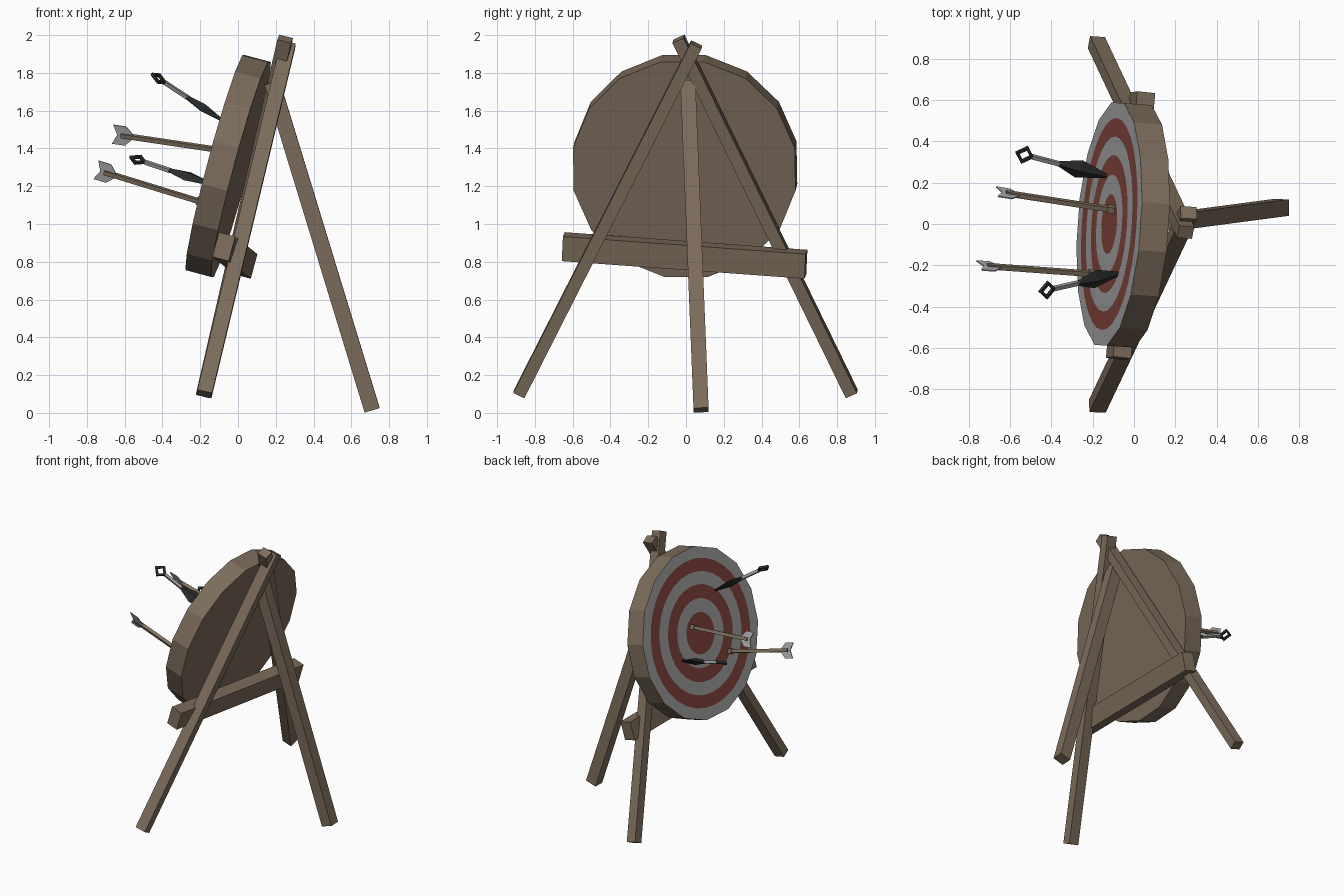
import bpy, bmesh, math
from mathutils import Vector, Matrix

if "Cube" in bpy.data.objects:
    bpy.data.objects.remove(bpy.data.objects["Cube"])

def mat(name, r, g, b):
    m = bpy.data.materials.new(name)
    m.diffuse_color = (r, g, b, 1)
    m.use_nodes = True
    m.node_tree.nodes["Principled BSDF"].inputs["Base Color"].default_value = m.diffuse_color
    return m

WOOD = mat("wood", 0.205, 0.152, 0.105)
SHAFT = mat("shaft wood", 0.225, 0.172, 0.115)
WHITE = mat("target white", 0.38, 0.38, 0.38)
RED = mat("target red", 0.24, 0.062, 0.047)
FEATHER = mat("feather grey", 0.42, 0.42, 0.42)
IRON = mat("dark iron", 0.022, 0.026, 0.025)
STEEL = mat("grip steel", 0.36, 0.36, 0.36)

def finish(name, bm, *mats):
    bmesh.ops.recalc_face_normals(bm, faces=bm.faces)
    me = bpy.data.meshes.new(name)
    bm.to_mesh(me)
    bm.free()
    for m in mats:
        me.materials.append(m)
    ob = bpy.data.objects.new(name, me)
    bpy.context.collection.objects.link(ob)
    return ob

def frame(origin, axis, ref):
    """Matrix with x along axis, z close to ref."""
    a = Vector(axis).normalized()
    r = Vector(ref)
    z = (r - a * r.dot(a)).normalized()
    y = z.cross(a)
    return Matrix.Translation(origin) @ Matrix((a, y, z)).transposed().to_4x4()

def add_beam(bm, p0, p1, width, depth, ref):
    """Box from p0 to p1; depth is measured along ref."""
    p0, p1 = Vector(p0), Vector(p1)
    m = frame((p0 + p1) / 2, p1 - p0, ref)
    s = Matrix.Diagonal(((p1 - p0).length, width, depth, 1))
    bmesh.ops.create_cube(bm, size=1, matrix=m @ s)

def beam(name, p0, p1, width, depth, ref, m):
    bm = bmesh.new()
    add_beam(bm, p0, p1, width, depth, ref)
    return finish(name, bm, m)

# target disc: tilted back and turned slightly
tilt, yaw = math.radians(14.9), math.radians(4)
u = Vector((-math.sin(yaw), -math.cos(yaw), 0))
n = Vector((-math.cos(tilt) * math.cos(yaw), math.cos(tilt) * math.sin(yaw), math.sin(tilt)))
v = n.cross(u)
center = Vector((-0.12, 0, 1.325))

bm = bmesh.new()
N = 32
def loop(radius, depth=0.0, sixteen_sided=False):
    out = []
    for i in range(N):
        a = math.radians(11.25) * i
        r = radius * math.cos(math.radians(11.25)) if sixteen_sided and i % 2 == 0 else radius
        out.append(bm.verts.new(center + u * r * math.cos(a) + v * r * math.sin(a) - n * depth))
    return out
loops = [loop(r) for r in (0.145, 0.24, 0.335, 0.425, 0.515)] + [loop(0.6, 0, True)]
bm.faces.new(loops[0]).material_index = 2
for k in range(5):
    for i in range(N):
        j = (i + 1) % N
        f = bm.faces.new((loops[k][i], loops[k][j], loops[k + 1][j], loops[k + 1][i]))
        f.material_index = 1 if k % 2 == 0 else 2
back = loop(0.6, 0.14, True)
for i in range(N):
    j = (i + 1) % N
    bm.faces.new((loops[5][i], loops[5][j], back[j], back[i]))
bm.faces.new(back)
finish("target_disc", bm, WOOD, WHITE, RED)

# stand
beam("front_leg_a", (-0.178, -0.883, 0.10), (0.265, 0.055, 1.95), 0.065, 0.08, n, WOOD)
beam("front_leg_b", (-0.182, 0.878, 0.10), (0.25, -0.04, 1.98), 0.065, 0.075, n, WOOD)
beam("rear_leg", (0.71, 0.08, 0.015), (0.18, 0.01, 1.75), 0.08, 0.083, (1, 0, 0), WOOD)
beam("crossbar", (-0.075, -0.65, 0.88), (0.042, 0.635, 0.787), 0.135, 0.09, n, WOOD)

# arrows: shaft, collar at the target, notched feather plate
FLETCH = [(-0.05, 0.012), (-0.01, 0.055), (0.06, 0.055), (0.035, 0),
          (0.06, -0.055), (-0.01, -0.055), (-0.05, -0.012)]
def arrow(tag, tail, tip):
    tail, tip = Vector(tail), Vector(tip)
    ref = (0, 0.9, 0.42)
    d = (tip - tail).normalized()
    beam("arrow_shaft_" + tag, tail - d * 0.015, tip + d * 0.04, 0.024, 0.024, ref, SHAFT)
    beam("arrow_collar_" + tag, tip - d * 0.025, tip + d * 0.02, 0.034, 0.034, ref, SHAFT)
    m = frame(tail, -d, ref)
    b = bmesh.new()
    f = b.faces.new([b.verts.new(m @ Vector((x, y, -0.003))) for x, y in FLETCH])
    r = bmesh.ops.extrude_face_region(b, geom=[f])
    offset = m.to_3x3() @ Vector((0, 0, 0.006))
    bmesh.ops.translate(b, vec=offset, verts=[e for e in r["geom"] if isinstance(e, bmesh.types.BMVert)])
    finish("arrow_feather_" + tag, b, FEATHER)

arrow("upper", (-0.605, 0.147, 1.467), (-0.105, 0.07, 1.393))
arrow("lower", (-0.695, -0.205, 1.27), (-0.195, -0.242, 1.117))

# throwing knives: diamond blade, grip, open square pommel
def knife(tag, ring, tip):
    ring, tip = Vector(ring), Vector(tip)
    ref = Vector((0, -0.45, 0.9))
    m = frame(ring, tip - ring, ref)
    length = (tip - ring).length + 0.03
    at = lambda x, y=0, z=0: m @ Vector((x, y, z))
    b = bmesh.new()
    for t, w, h in ((0.18, 0.014, 0.012), (0.285, 0.05, 0.024), (length, 0.002, 0.002)):
        for y, z in ((w, 0), (-w, 0), (0, h), (0, -h)):
            b.verts.new(at(t, y, z))
    bmesh.ops.convex_hull(b, input=b.verts)
    finish("knife_blade_" + tag, b, IRON)
    beam("knife_grip_" + tag, at(0.04), at(0.19), 0.02, 0.02, ref, STEEL)
    b = bmesh.new()
    c = [at(0.038, 0), at(0, 0.038), at(-0.038, 0), at(0, -0.038)]
    for i in range(4):
        p, q = c[i], c[(i + 1) % 4]
        e = (q - p).normalized() * 0.007
        add_beam(b, p - e, q + e, 0.014, 0.016, m.to_3x3() @ Vector((0, 0, 1)))
    finish("knife_pommel_" + tag, b, IRON)

knife("upper", (-0.42, -0.32, 1.77), (-0.07, -0.24, 1.54))
knife("lower", (-0.53, 0.335, 1.34), (-0.125, 0.23, 1.205))
